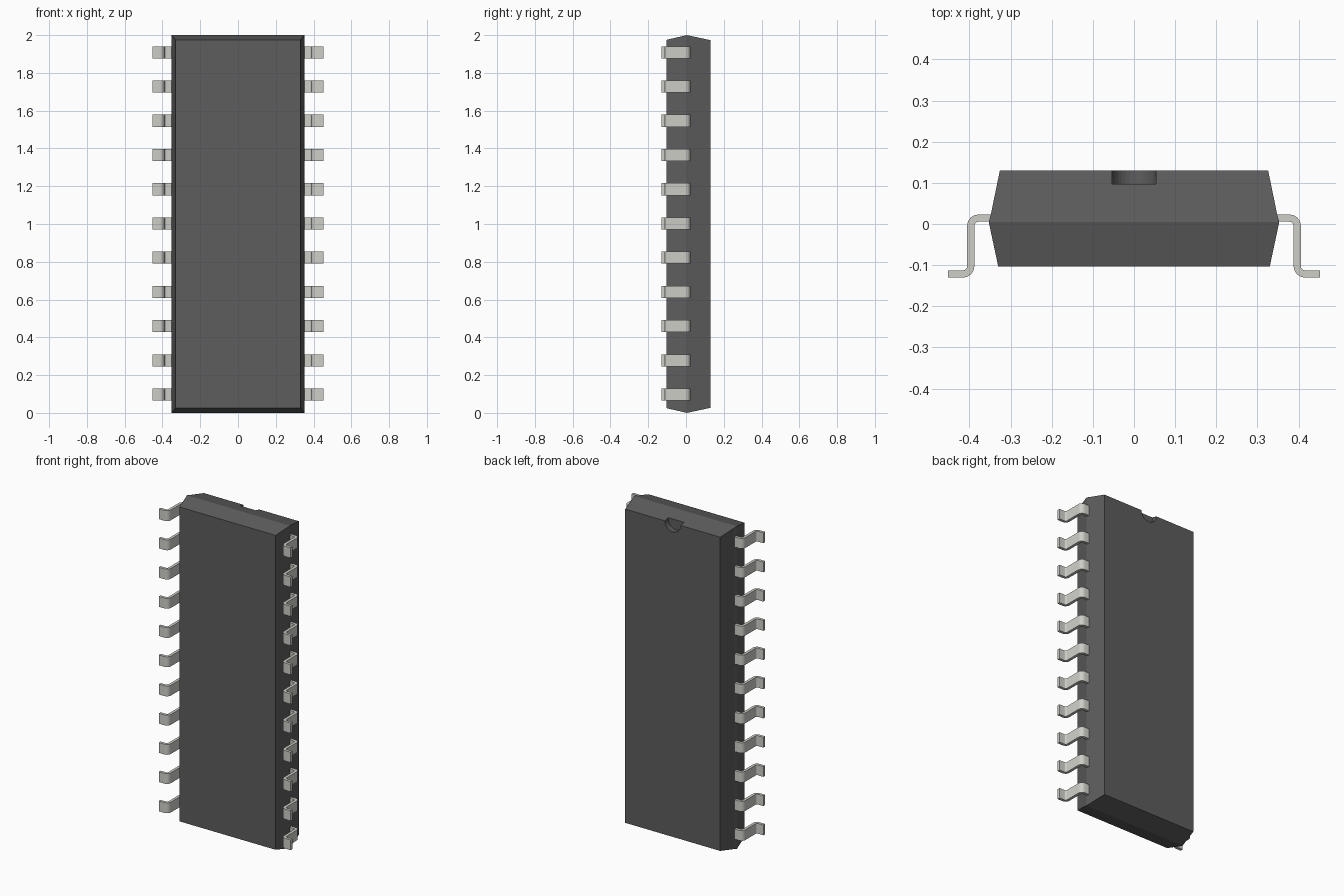
import bpy, bmesh, math

if "Cube" in bpy.data.objects:
    bpy.data.objects.remove(bpy.data.objects["Cube"])


def mat(name, color):
    m = bpy.data.materials.new(name)
    m.diffuse_color = (*color, 1)
    m.use_nodes = True
    m.node_tree.nodes["Principled BSDF"].inputs["Base Color"].default_value = m.diffuse_color
    return m


def make(name, bm, material=None):
    bmesh.ops.recalc_face_normals(bm, faces=bm.faces[:])
    me = bpy.data.meshes.new(name)
    bm.to_mesh(me)
    bm.free()
    ob = bpy.data.objects.new(name, me)
    bpy.context.collection.objects.link(ob)
    if material:
        me.materials.append(material)
    return ob


dark = mat("dark_plastic", (0.11, 0.11, 0.11))
metal = mat("lead_metal", (0.62, 0.62, 0.58))

# Package body: tapered rectangular rings stacked along y (y, half width, end inset)
bm = bmesh.new()
rings = []
for y, w, inset in [(-0.103, 0.33, 0.025), (0.005, 0.353, 0.0),
                    (0.023, 0.348, 0.004), (0.13, 0.326, 0.027)]:
    corners = [(-w, inset), (w, inset), (w, 2 - inset), (-w, 2 - inset)]
    rings.append([bm.verts.new((x, y, z)) for x, z in corners])
for a, b in zip(rings, rings[1:]):
    for i in range(4):
        j = (i + 1) % 4
        bm.faces.new((a[i], a[j], b[j], b[i]))
bm.faces.new(rings[0])
bm.faces.new(rings[-1])
body = make("package_body", bm, dark)

# Half-round orientation notch at the top of the back face
bpy.ops.mesh.primitive_cylinder_add(vertices=32, radius=0.054, depth=0.1,
                                    location=(0, 0.147, 1.973),
                                    rotation=(math.pi / 2, 0, 0))
cutter = bpy.context.object
cutter.name = "notch_cutter"
cutter.hide_render = True
cutter.hide_set(True)
cut = body.modifiers.new("notch", "BOOLEAN")
cut.operation = "DIFFERENCE"
cut.solver = "EXACT"
cut.object = cutter


def arc(cx, cy, r, start, end, n=6):
    angles = [math.radians(start + (end - start) * i / n) for i in range(n + 1)]
    return [(cx + r * math.cos(a), cy + r * math.sin(a)) for a in angles]


# Gull-wing lead: outline in the xy plane, extruded along z
T, R = 0.0175, 0.010
upper = (0.4055 - T - R, 0.023 - T - R)
lower = (0.4055 + R, -0.13 + T + R)
outline = ([(0.33, 0.023)] + arc(*upper, R + T, 90, 0) + arc(*lower, R, 180, 270)
           + [(0.452, -0.13 + T), (0.452, -0.13)]
           + arc(*lower, R + T, 270, 180) + arc(*upper, R, 0, 90)
           + [(0.33, 0.023 - T)])
bm = bmesh.new()
face = bm.faces.new([bm.verts.new((x, y, 0.065)) for x, y in outline])
ext = bmesh.ops.extrude_face_region(bm, geom=[face])
bmesh.ops.translate(bm, vec=(0, 0, 0.064),
                    verts=[g for g in ext["geom"] if isinstance(g, bmesh.types.BMVert)])
leads = make("leads", bm, metal)
bpy.context.view_layer.objects.active = leads
bpy.ops.object.select_all(action="DESELECT")
leads.select_set(True)
bpy.ops.object.shade_smooth_by_angle(angle=math.radians(35))

# Eleven leads per side, mirrored across x
arr = leads.modifiers.new("row", "ARRAY")
arr.count = 11
arr.use_relative_offset = False
arr.use_constant_offset = True
arr.constant_offset_displace = (0, 0, 0.1812)
leads.modifiers.new("both_sides", "MIRROR")
